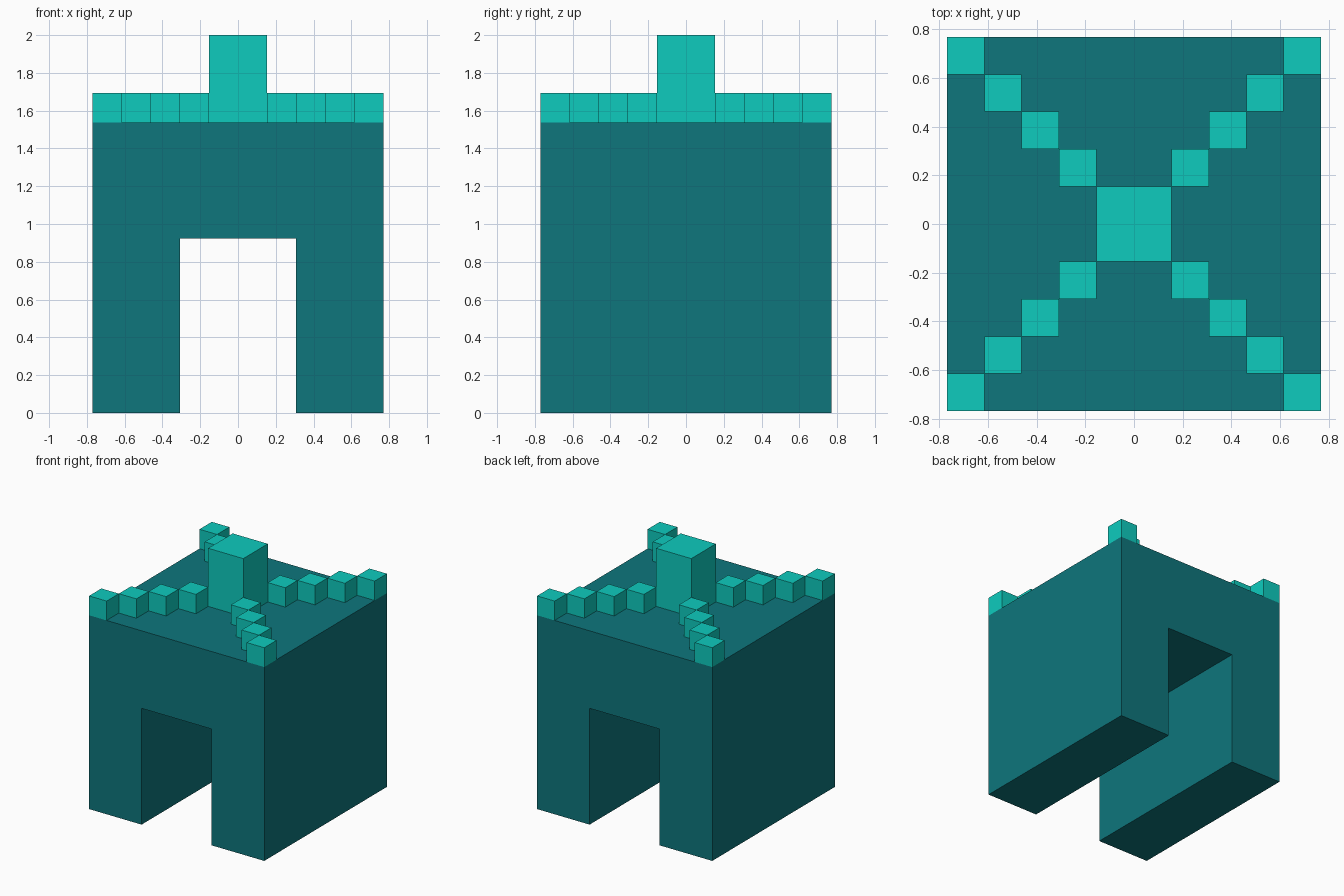
import bpy, bmesh

if "Cube" in bpy.data.objects:
    bpy.data.objects.remove(bpy.data.objects["Cube"])

U = 2 / 13  # one block unit


def material(name, rgb):
    m = bpy.data.materials.new(name)
    m.diffuse_color = (*rgb, 1)
    m.use_nodes = True
    m.node_tree.nodes["Principled BSDF"].inputs["Base Color"].default_value = m.diffuse_color
    return m


def add_object(name, bm, mat):
    bmesh.ops.recalc_face_normals(bm, faces=bm.faces)
    mesh = bpy.data.meshes.new(name)
    bm.to_mesh(mesh)
    bm.free()
    mesh.materials.append(mat)
    obj = bpy.data.objects.new(name, mesh)
    bpy.context.collection.objects.link(obj)
    return obj


def block(name, centre, size, mat):
    bm = bmesh.new()
    bmesh.ops.create_cube(bm, size=1)
    for v in bm.verts:
        for i in range(3):
            v.co[i] = (v.co[i] * size[i] + centre[i]) * U
    return add_object(name, bm, mat)


dark = material("dark teal", (0.0044, 0.181, 0.202))
bright = material("bright turquoise", (0.0044, 0.597, 0.515))

# Body: arch profile extruded front to back
half = [(2, 0), (5, 0), (5, 10), (2, 10), (2, 6)]
bm = bmesh.new()
profile = [(5, 0), (5, 10), (-5, 10), (-5, 0), (-2, 0), (-2, 6), (2, 6), (2, 0)]
face = bm.faces.new([bm.verts.new((x * U, -5 * U, z * U)) for x, z in profile])
ext = bmesh.ops.extrude_face_region(bm, geom=[face], use_keep_orig=True)
for g in ext["geom"]:
    if isinstance(g, bmesh.types.BMVert):
        g.co.y = 5 * U
add_object("arch_body", bm, dark)

# Central tower on the roof
block("roof_tower", (0, 0, 11.5), (2, 2, 3), bright)

# Diagonal rows of small cubes out to each corner
for sx in (-1, 1):
    for sy in (-1, 1):
        for i in range(1, 5):
            c = i + 0.5
            block("roof_cube", (sx * c, sy * c, 10.5), (1, 1, 1), bright)
